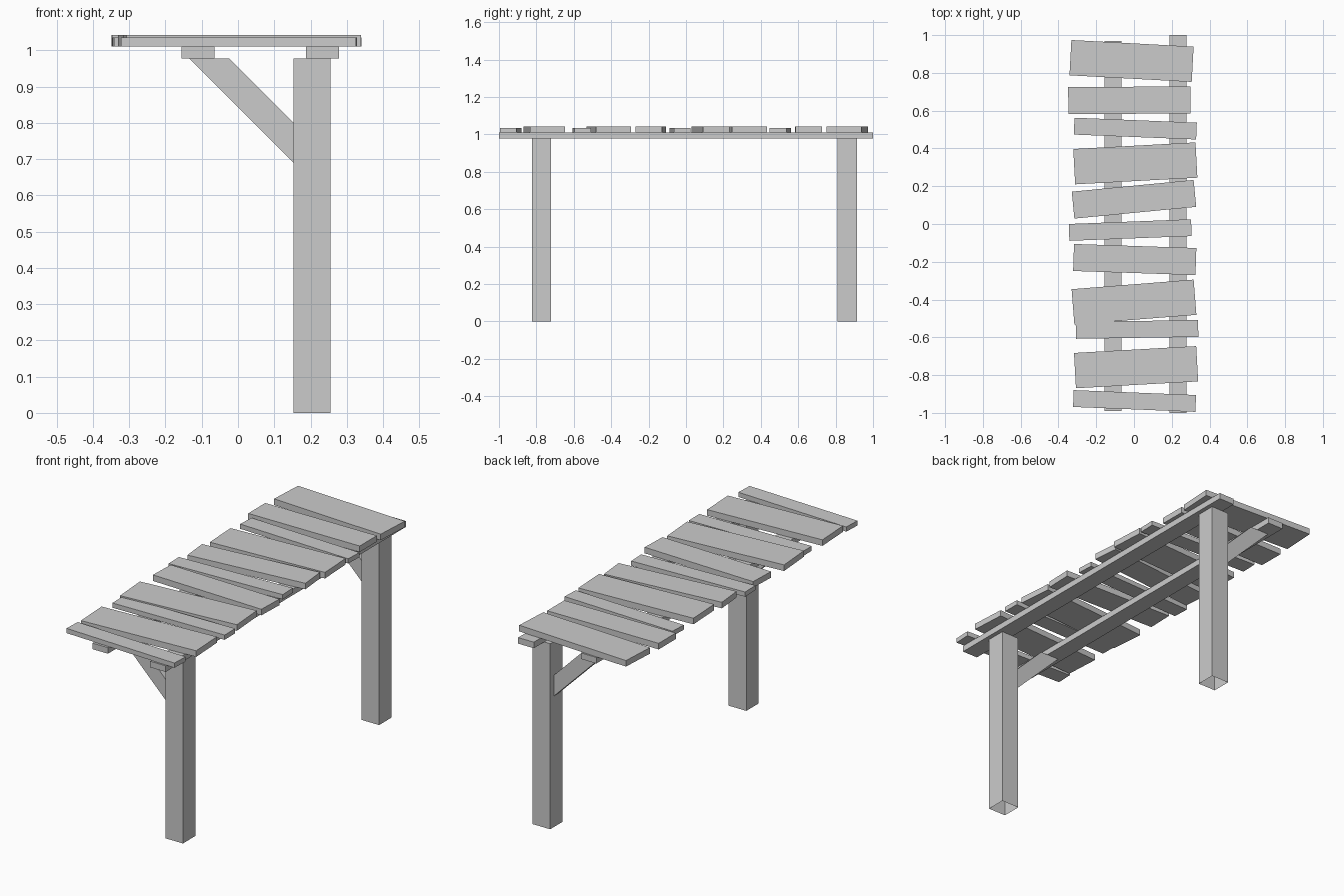
import bpy
import bmesh
from math import radians
from mathutils import Matrix

default_cube = bpy.data.objects.get("Cube")
if default_cube:
    bpy.data.objects.remove(default_cube, do_unlink=True)

GREY = (0.6, 0.6, 0.6, 1)
grey = bpy.data.materials.new("plain_grey")
grey.use_nodes = True
grey.diffuse_color = GREY
grey.node_tree.nodes["Principled BSDF"].inputs["Base Color"].default_value = GREY


def add_object(name, bm):
    mesh = bpy.data.meshes.new(name)
    bmesh.ops.recalc_face_normals(bm, faces=bm.faces[:])
    bm.to_mesh(mesh)
    bm.free()
    mesh.materials.append(grey)
    obj = bpy.data.objects.new(name, mesh)
    bpy.context.collection.objects.link(obj)
    return obj


def add_box(name, center, size, angle=0, open_bottom=False):
    bm = bmesh.new()
    bmesh.ops.create_cube(bm, size=1, matrix=Matrix.Diagonal((*size, 1)))
    if open_bottom:
        bottom = [f for f in bm.faces if f.normal.z < -0.9]
        bmesh.ops.delete(bm, geom=bottom, context="FACES_ONLY")
    obj = add_object(name, bm)
    obj.location = center
    obj.rotation_euler.z = radians(angle)
    return obj


def add_brace(name, y, width):
    profile = [(-0.135, 0.978), (-0.025, 0.978), (0.153, 0.8), (0.153, 0.69)]
    bm = bmesh.new()
    face = bm.faces.new([bm.verts.new((x, y - width / 2, z)) for x, z in profile])
    side = bmesh.ops.extrude_face_region(bm, geom=[face])
    moved = [v for v in side["geom"] if isinstance(v, bmesh.types.BMVert)]
    bmesh.ops.translate(bm, verts=moved, vec=(0, width, 0))
    return add_object(name, bm)


# Posts, open underneath, each with a diagonal brace
for end, y in (("front", -0.772), ("back", 0.862)):
    add_box(end + "_post", (0.204, y, 0.489), (0.103, 0.103, 0.978), open_bottom=True)
    add_brace(end + "_brace", y, 0.04)

# Long beams under the deck
BEAM_Z, BEAM_W, BEAM_H = 0.994, 0.091, 0.032
add_box("right_beam", (-0.111, -0.01, BEAM_Z), (BEAM_W, 1.96, BEAM_H))
add_box("left_beam", (0.233, 0, BEAM_Z), (BEAM_W, 2.0, BEAM_H))

# Crooked deck planks: centre x, centre y, width kind, turn in degrees
KINDS = {"narrow": (0.089, 0.025), "medium": (0.143, 0.032), "wide": (0.187, 0.032)}
PLANKS = [
    (0.003, -0.937, "narrow", -2.3),
    (0.011, -0.758, "wide", 3.2),
    (0.016, -0.558, "narrow", 0.9),
    (0.0, -0.413, "wide", 4.5),
    (0.004, -0.188, "medium", -1.9),
    (-0.02, -0.032, "narrow", 2.2),
    (0.0, 0.131, "medium", 5.5),
    (0.007, 0.321, "wide", 3.1),
    (0.007, 0.505, "narrow", -2.3),
    (-0.024, 0.655, "medium", 0.3),
    (-0.013, 0.863, "wide", -3.1),
]
for i, (x, y, kind, angle) in enumerate(PLANKS, 1):
    width, height = KINDS[kind]
    add_box(f"deck_plank_{i}", (x, y, 1.01 + height / 2), (0.648, width, height), angle)
